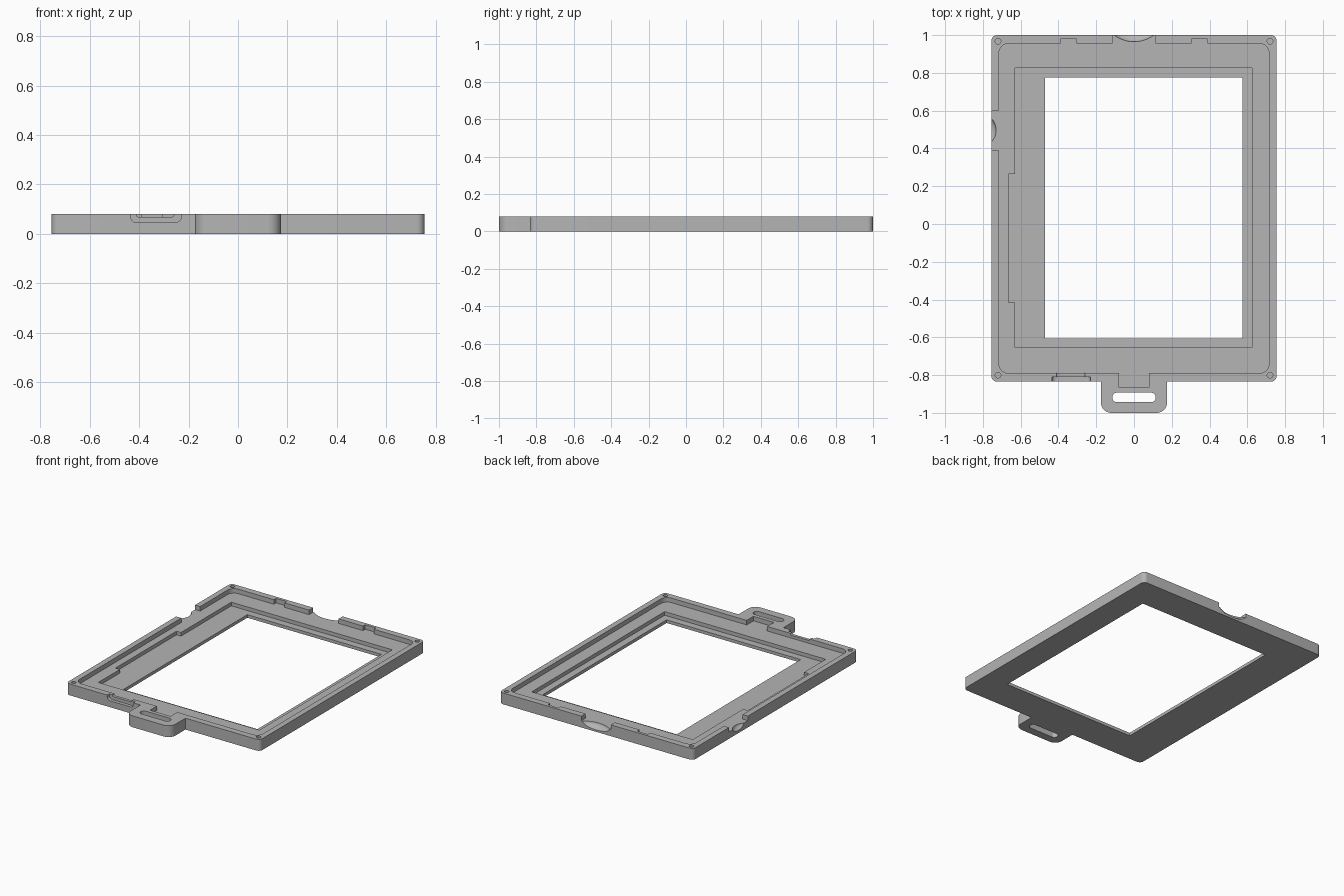
import bpy, bmesh, math
from mathutils import Vector, Matrix

cube = bpy.data.objects.get("Cube")
if cube:
    bpy.data.objects.remove(cube, do_unlink=True)

TOP, SEAT, FLOOR = 0.08, 0.048, 0.022   # rim top, upper ledge, lower ledge
ABOVE, BELOW = 0.12, -0.04              # overshoot for cutters

grey = bpy.data.materials.new("plain grey")
grey.use_nodes = True
color = (0.46, 0.46, 0.46, 1)
grey.diffuse_color = color
grey.node_tree.nodes["Principled BSDF"].inputs["Base Color"].default_value = color


def fillet(corners, steps=8):
    """Round the right-angled corners of an outline given as (x, y, radius)."""
    out = []
    n = len(corners)
    for i, (x, y, r) in enumerate(corners):
        p = Vector((x, y))
        if r == 0:
            out.append(p)
            continue
        a = (Vector(corners[i - 1][:2]) - p).normalized()
        b = (Vector(corners[(i + 1) % n][:2]) - p).normalized()
        c = p + r * (a + b)
        for k in range(steps + 1):
            t = math.pi / 2 * k / steps
            out.append(c - r * (b * math.cos(t) + a * math.sin(t)))
    return out


def link(name, bm):
    bmesh.ops.recalc_face_normals(bm, faces=bm.faces)
    mesh = bpy.data.meshes.new(name)
    bm.to_mesh(mesh)
    bm.free()
    mesh.materials.append(grey)
    obj = bpy.data.objects.new(name, mesh)
    bpy.context.collection.objects.link(obj)
    return obj


def prism(name, outline, low, high, upright=False):
    """Extrude an outline along z, or along y when upright."""
    bm = bmesh.new()
    place = (lambda p, d: (p.x, d, p.y)) if upright else (lambda p, d: (p.x, p.y, d))
    face = bm.faces.new([bm.verts.new(place(p, low)) for p in outline])
    new = bmesh.ops.extrude_face_region(bm, geom=[face])["geom"]
    shift = (0, high - low, 0) if upright else (0, 0, high - low)
    bmesh.ops.translate(bm, vec=shift, verts=[v for v in new if isinstance(v, bmesh.types.BMVert)])
    return link(name, bm)


def rect(x0, x1, y0, y1, r=0):
    return fillet([(x0, y0, r), (x1, y0, r), (x1, y1, r), (x0, y1, r)])


def ellipsoid(center, radii):
    bm = bmesh.new()
    bmesh.ops.create_uvsphere(bm, u_segments=64, v_segments=32, radius=1,
                              matrix=Matrix.Translation(center) @ Matrix.Diagonal((*radii, 1)))
    return link("finger_scoop_cutter", bm)


# Frame outline with the hanging tab
half = [(0.175, -1, 0.055), (0.175, -0.835, 0), (0.755, -0.835, 0.03), (0.755, 1, 0.03)]
outline = half + [(-x, y, r) for x, y, r in reversed(half)]
frame = prism("frame", fillet(outline), 0, TOP)


def cut(cutter):
    cutter.hide_render = True
    mod = frame.modifiers.new("cut", "BOOLEAN")
    mod.operation, mod.solver, mod.object = "DIFFERENCE", "EXACT", cutter
    bpy.context.view_layer.objects.active = frame
    bpy.ops.object.modifier_apply(modifier=mod.name)
    bpy.data.objects.remove(cutter, do_unlink=True)


def cut_box(x0, x1, y0, y1, low, r=0):
    cut(prism("cutter", rect(x0, x1, y0, y1, r), low, ABOVE))


# Upper recess inside the rim
cut_box(-0.715, 0.715, -0.79, 0.955, SEAT, 0.05)
# Lower recess with a wider bay on one side
cut(prism("cutter", fillet([(x, y, 0) for x, y in [
    (-0.63, -0.655), (0.625, -0.655), (0.625, 0.825), (-0.63, 0.825),
    (-0.63, 0.265), (-0.665, 0.265), (-0.665, -0.415), (-0.63, -0.415)]]), FLOOR, ABOVE))
# Window opening
cut_box(-0.47, 0.575, -0.605, 0.775, BELOW)
# Strap slot and the notch leading into the tab
cut_box(-0.115, 0.115, -0.943, -0.893, BELOW, 0.0245)
cut_box(-0.08, 0.08, -0.865, -0.75, SEAT)
# Gaps in the back and side rims
cut_box(-0.115, 0.115, 0.92, 1.05, SEAT)
cut_box(-0.8, -0.69, 0.39, 0.6, SEAT)
# Finger scoops in those gaps
cut(ellipsoid((0, 1.14, SEAT), (0.175, 0.175, 0.058)))
cut(ellipsoid((-0.82, 0.497, SEAT), (0.09, 0.09, 0.04)))
# Clip pockets in the back rim
for x in (-0.39, 0.305):
    cut_box(x, x + 0.085, 0.93, 0.98, SEAT)
# Connector port in the front rim: wide outer pocket, shallow inner channel
for x0, x1, low, y0, y1, r in ((-0.435, -0.23, 0.045, -0.9, -0.811, 0.025),
                               (-0.41, -0.26, 0.068, -0.9, -0.75, 0.008)):
    shape = fillet([(x0, low, r), (x1, low, r), (x1, ABOVE, 0), (x0, ABOVE, 0)])
    cut(prism("cutter", shape, y0, y1, upright=True))
# Screw holes in the corners
for x in (-0.72, 0.72):
    for y in (-0.8, 0.967):
        cut_box(x - 0.015, x + 0.015, y - 0.015, y + 0.015, 0.03, 0.0149)

# Smooth rounded corners, sharp edges elsewhere
bpy.ops.object.select_all(action="DESELECT")
frame.select_set(True)
bpy.context.view_layer.objects.active = frame
bpy.ops.object.shade_smooth_by_angle(angle=math.radians(30))
